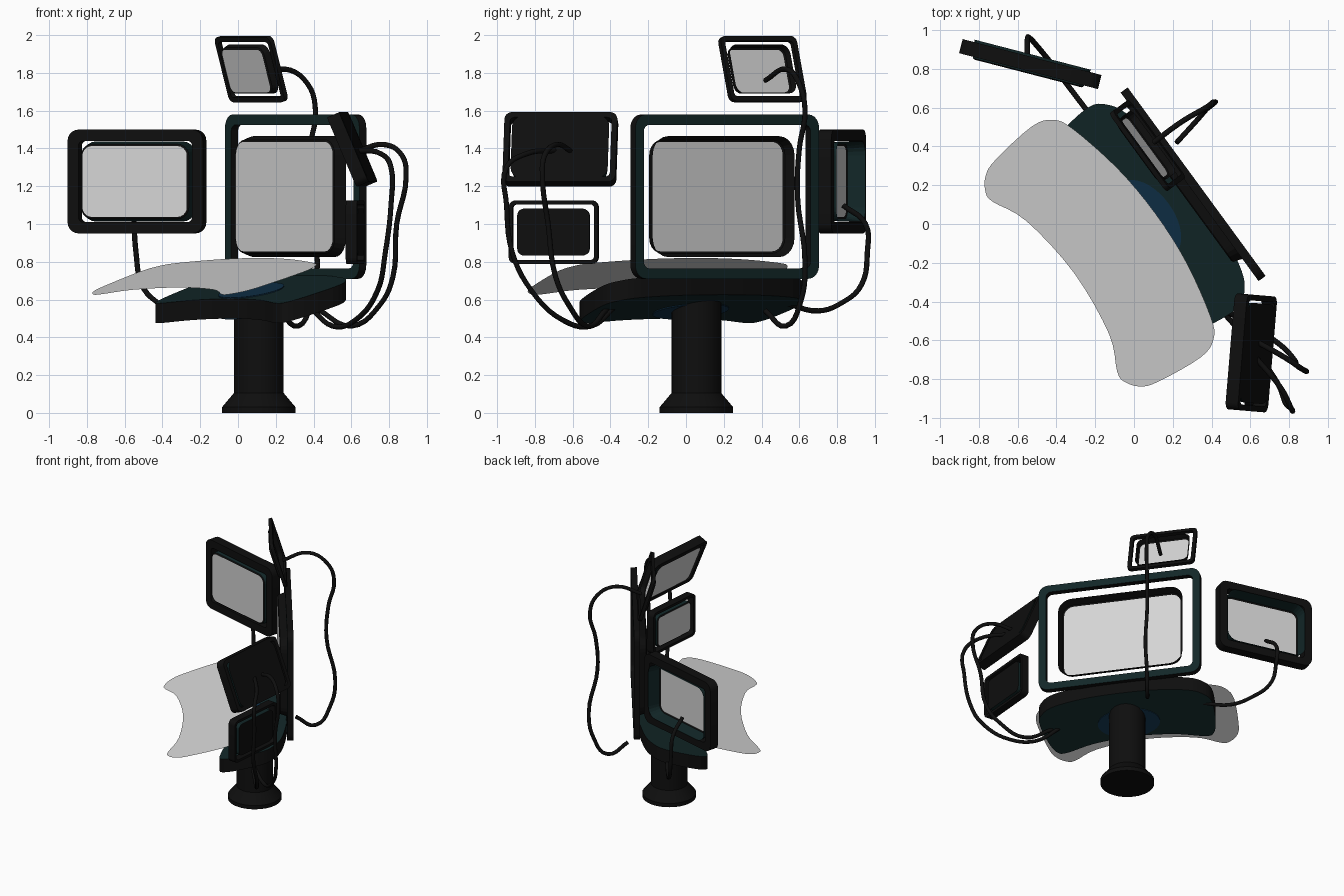
import bpy, bmesh, math
from mathutils import Matrix, Vector

if "Cube" in bpy.data.objects:
    bpy.data.objects.remove(bpy.data.objects["Cube"])


def material(name, r, g, b):
    m = bpy.data.materials.new(name)
    m.diffuse_color = (r, g, b, 1)
    m.use_nodes = True
    m.node_tree.nodes["Principled BSDF"].inputs["Base Color"].default_value = m.diffuse_color
    return m


BLACK = material("black", 0.0045, 0.0045, 0.0045)
TEAL = material("dark teal", 0.006, 0.02, 0.021)
BLUE = material("deep blue", 0.005, 0.03, 0.065)
SCREEN = material("screen grey", 0.66, 0.66, 0.66)

YAW = math.radians(-53.8)            # the console faces front left
CONSOLE = Matrix.Translation((0.11, 0.055, 0)) @ Matrix.Rotation(YAW, 4, 'Z')


def finish(bm, name, mats, matrix, smooth=False):
    bmesh.ops.recalc_face_normals(bm, faces=bm.faces)
    me = bpy.data.meshes.new(name)
    bm.to_mesh(me)
    bm.free()
    for m in mats:
        me.materials.append(m)
    ob = bpy.data.objects.new(name, me)
    ob.matrix_world = matrix
    bpy.context.collection.objects.link(ob)
    if smooth:
        bpy.context.view_layer.objects.active = ob
        ob.select_set(True)
        bpy.ops.object.shade_smooth_by_angle(angle=math.radians(35))
        ob.select_set(False)
    return ob


def rounded_rect(w, h, r, y, n=5):
    """Loop of points in the xz plane."""
    pts = []
    for k, (sx, sz) in enumerate(((1, 1), (-1, 1), (-1, -1), (1, -1))):
        for i in range(n + 1):
            a = math.pi / 2 * (k + i / n)
            pts.append((sx * (w / 2 - r) + r * math.cos(a), y,
                        sz * (h / 2 - r) + r * math.sin(a)))
    return pts


def bridge(bm, a, b, mat):
    n = len(a)
    for i in range(n):
        f = bm.faces.new((a[i], a[(i + 1) % n], b[(i + 1) % n], b[i]))
        f.material_index = mat


def ring_frame(name, matrix, w, h, band, depth, r, face_mat):
    """Rounded picture frame: faces in face_mat, edges black."""
    bm = bmesh.new()
    d = depth / 2
    loops = [[bm.verts.new(p) for p in rounded_rect(w - 2 * k, h - 2 * k, r - k * 0.6, y)]
             for k, y in ((0, -d), (0, d), (band, d), (band, -d))]
    for i in range(4):
        bridge(bm, loops[i], loops[(i + 1) % 4], 1 if i % 2 else 0)
    finish(bm, name, [BLACK, face_mat], matrix, True)


def screen_tray(name, matrix, w, h, y, depth, flare, r, wall, closed):
    """Screen panel with walls flaring to the back."""
    bm = bmesh.new()
    front = [bm.verts.new(p) for p in rounded_rect(w, h, r, y)]
    lip = [bm.verts.new(p) for p in rounded_rect(w + 0.02, h + 0.02, r + 0.01, y + 0.006)]
    back = [bm.verts.new(p) for p in rounded_rect(w + 2 * flare, h + 2 * flare, r + flare, y + depth)]
    bm.faces.new(front).material_index = 0
    bridge(bm, front, lip, 1)
    bridge(bm, lip, back, 2)
    if closed:
        bm.faces.new(back).material_index = 1
    finish(bm, name, [SCREEN, BLACK, wall], matrix)


# name, centre, yaw, tilt, frame (w, h, band, depth, radius),
# screen (w, h, y, depth, flare, radius), frame colour, wall colour, closed back
monitors = [
    ("main", (0.305, 0.205, 1.145), -53.8, 0, (1.205, 0.87, 0.055, 0.045, 0.07),
     (0.87, 0.58, -0.075, 0.065, 0.03, 0.07), TEAL, BLACK, False),
    ("left", (-0.535, 0.825, 1.225), -14.5, 0, (0.74, 0.55, 0.06, 0.075, 0.06),
     (0.57, 0.375, -0.05, 0.1, 0.025, 0.05), BLACK, TEAL, False),
    ("top", (0.07, 0.405, 1.82), -53.8, 17, (0.50, 0.36, 0.027, 0.025, 0.035),
     (0.36, 0.235, -0.035, 0.04, 0.018, 0.035), BLACK, BLACK, False),
    ("right_upper", (0.605, -0.665, 1.395), -94.8, 23, (0.60, 0.40, 0.03, 0.07, 0.04),
     (0.48, 0.32, -0.035, 0.07, 0.018, 0.04), BLACK, TEAL, True),
    ("right_lower", (0.62, -0.70, 0.957), -94.8, 0, (0.475, 0.335, 0.02, 0.06, 0.035),
     (0.36, 0.225, -0.03, 0.06, 0.012, 0.025), BLACK, TEAL, True),
]
for name, loc, yaw, tilt, fr, sc, fmat, wall, closed in monitors:
    mw = (Matrix.Translation(loc) @ Matrix.Rotation(math.radians(yaw), 4, 'Z')
          @ Matrix.Rotation(math.radians(tilt), 4, 'X'))
    ring_frame(name + "_frame", mw, *fr, fmat)
    screen_tray(name + "_screen", mw, *sc, wall, closed)


def smooth_outline(half, steps=4):
    """Mirror a half outline (first and last points on x=0) and smooth it."""
    pts = [Vector(p) for p in half] + [Vector((-x, y)) for x, y in half[-2:0:-1]]
    n, out = len(pts), []
    for i in range(n):
        p0, p1, p2, p3 = (pts[(i + k - 1) % n] for k in range(4))
        for s in range(steps):
            t = s / steps
            out.append(0.5 * (2 * p1 + (p2 - p0) * t + (2 * p0 - 5 * p1 + 4 * p2 - p3) * t * t
                              + (3 * p1 - p0 - 3 * p2 + p3) * t ** 3))
    return out


def sloped_slab(name, outline, z, thick, mats):
    """Slab sloping down to the user; zero thickness gives a sheet."""
    bm = bmesh.new()
    top = [bm.verts.new((p.x, p.y, z + 0.3 * p.y)) for p in outline]
    bm.faces.new(top)
    if thick:
        low = [bm.verts.new((v.co.x, v.co.y, v.co.z - thick)) for v in top]
        bm.faces.new(low)
        bridge(bm, top, low, 1)
    return finish(bm, name, mats, CONSOLE)


# Curved desk with a blue centre inlay on both sides
desk = [(0, 0.235), (0.27, 0.225), (0.50, 0.185), (0.60, 0.13), (0.645, 0.05),
        (0.63, -0.12), (0.59, -0.24), (0.52, -0.265), (0.30, -0.21), (0, -0.185)]
sloped_slab("desk", smooth_outline(desk), 0.66, 0.105, [TEAL, BLACK])
inlay = [Vector((0.23 * math.cos(a), -0.05 + 0.135 * math.sin(a)))
         for a in (math.tau * i / 40 for i in range(40))]
sloped_slab("desk_inlay_top", inlay, 0.665, 0.008, [BLUE, BLUE])
sloped_slab("desk_inlay_bottom", inlay, 0.558, 0.008, [BLUE, BLUE])

# Floating control sheet
sheet = [(0, 0.0), (0.30, -0.02), (0.60, -0.085), (0.70, -0.14), (0.738, -0.25),
         (0.71, -0.50), (0.675, -0.59), (0.61, -0.64), (0.545, -0.642), (0.36, -0.56), (0, -0.52)]
sloped_slab("control_sheet", smooth_outline(sheet), 0.82, 0, [SCREEN])

# Pedestal
bm = bmesh.new()
rings = []
for r, z in ((0.195, 0), (0.195, 0.03), (0.132, 0.105), (0.132, 0.60)):
    rings.append([bm.verts.new((r * math.cos(math.tau * i / 32), r * math.sin(math.tau * i / 32), z))
                  for i in range(32)])
for a, b in zip(rings, rings[1:]):
    bridge(bm, a, b, 0)
bm.faces.new(rings[0])
bm.faces.new(rings[-1])
finish(bm, "pedestal", [BLACK], CONSOLE, True)

# Cables
cables = {
    "top_cable": [(.10, .42, 1.76), (.25, .53, 1.82), (.37, .60, 1.74), (.41, .63, 1.6), (.38, .60, 1.4),
                  (.37, .59, 1.15), (.42, .63, .8), (.39, .61, .6), (.32, .53, .46), (.22, .42, .54)],
    "left_cable": [(-.55, .83, 1.10), (-.55, .95, 1.0), (-.54, .96, .85), (-.51, .93, .68),
                   (-.42, .82, .58), (-.33, .70, .54), (-.2, .53, .58)],
    "right_cable_outer": [(.62, -.60, 1.38), (.78, -.69, 1.42), (.87, -.75, 1.36), (.89, -.76, 1.25),
                          (.84, -.73, 1.0), (.82, -.69, .72), (.75, -.62, .57), (.6, -.52, .46), (.42, -.42, .55)],
    "right_cable_inner": [(.62, -.68, 1.39), (.76, -.85, 1.37), (.81, -.95, 1.3), (.81, -.95, 1.1),
                          (.78, -.92, .85), (.74, -.82, .65), (.62, -.65, .49), (.5, -.5, .46), (.38, -.38, .56)],
}
for name, pts in cables.items():
    cu = bpy.data.curves.new(name, 'CURVE')
    cu.dimensions = '3D'
    cu.bevel_depth = 0.014
    cu.bevel_resolution = 2
    cu.resolution_u = 5
    cu.use_fill_caps = True
    sp = cu.splines.new('BEZIER')
    sp.bezier_points.add(len(pts) - 1)
    for bp, p in zip(sp.bezier_points, pts):
        bp.co = p
        bp.handle_left_type = bp.handle_right_type = 'AUTO'
    cu.materials.append(BLACK)
    bpy.context.collection.objects.link(bpy.data.objects.new(name, cu))
